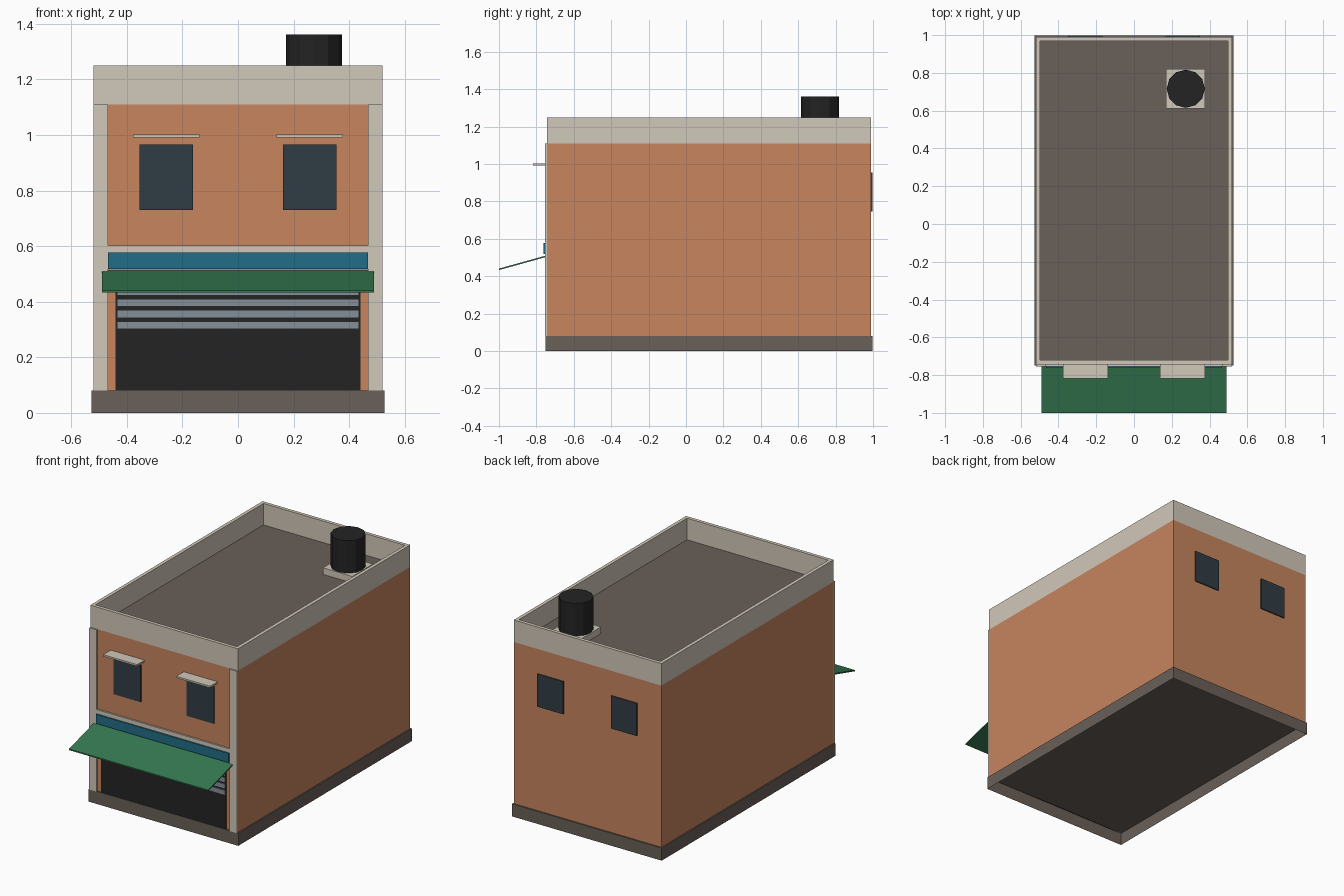
import bpy, bmesh
from mathutils import Matrix, Vector

if "Cube" in bpy.data.objects:
    bpy.data.objects.remove(bpy.data.objects["Cube"], do_unlink=True)


def material(name, *rgb):
    m = bpy.data.materials.new(name)
    m.use_nodes = True
    m.diffuse_color = (*rgb, 1)
    bsdf = next(n for n in m.node_tree.nodes if n.type == "BSDF_PRINCIPLED")
    bsdf.inputs["Base Color"].default_value = (*rgb, 1)
    return m


ORANGE = material("orange_wall", 0.57, 0.235, 0.112)
CREAM = material("cream_trim", 0.64, 0.58, 0.49)
BROWN = material("grey_brown_stone", 0.143, 0.115, 0.098)
BLACK = material("black", 0.017, 0.017, 0.017)
GLASS = material("dark_glass", 0.03, 0.046, 0.059)
TEAL = material("teal_sign", 0.016, 0.152, 0.245)
GREEN = material("green_awning", 0.036, 0.19, 0.084)
STEEL = material("grey_steel", 0.238, 0.28, 0.316)


def finish(name, bm, *mats):
    mesh = bpy.data.meshes.new(name)
    bm.to_mesh(mesh)
    bm.free()
    for m in mats:
        mesh.materials.append(m)
    obj = bpy.data.objects.new(name, mesh)
    bpy.context.collection.objects.link(obj)
    return obj


def box_mesh(x, y, z):
    """Box between (low, high) pairs on each axis."""
    bm = bmesh.new()
    bmesh.ops.create_cube(bm, size=1)
    for v in bm.verts:
        v.co = Vector(r[0] if c < 0 else r[1] for c, r in zip(v.co, (x, y, z)))
    return bm


def box(name, x, y, z, mat):
    return finish(name, box_mesh(x, y, z), mat)


def pair(name, x, y, z, mat):
    """Mirrored pair of boxes on either side of the middle."""
    box("left_" + name, x, y, z, mat)
    box("right_" + name, (-x[1], -x[0]), y, z, mat)


def face_along(bm, z):
    return next(f for f in bm.faces if f.normal.z * z > 0.9)


FRONT, BACK, HALF = -0.743, 0.99, 0.52
EAVES, TOP = 1.11, 1.25

# Plinth, open underneath
bm = box_mesh((-0.527, 0.527), (-0.75, 0.997), (0, 0.08))
bm.normal_update()
bmesh.ops.delete(bm, geom=[face_along(bm, -1)], context="FACES")
finish("plinth", bm, BROWN)

# Main block
box("walls", (-HALF, HALF), (FRONT, BACK), (0.081, EAVES), ORANGE)

# Parapet with the flat roof sunk into it
bm = box_mesh((-HALF, HALF), (FRONT, BACK), (EAVES, TOP))
bm.normal_update()
roof = face_along(bm, 1)
bmesh.ops.inset_region(bm, faces=[roof], thickness=0.031)
sunk = bmesh.ops.extrude_discrete_faces(bm, faces=[roof])["faces"][0]
bmesh.ops.translate(bm, verts=sunk.verts, vec=(0, 0, EAVES + 0.003 - TOP))
sunk.material_index = 1
finish("parapet_and_roof", bm, CREAM, BROWN)

# Front trim
pair("pilaster", (0.468, HALF), (-0.754, FRONT), (0.08, EAVES), CREAM)
box("floor_band", (-0.468, 0.468), (-0.754, FRONT), (0.575, 0.603), CREAM)
box("sign_board", (-0.467, 0.467), (-0.763, FRONT), (0.518, 0.577), TEAL)

# Shop opening with a part-rolled shutter
box("shop_opening", (-0.44, 0.44), (-0.748, FRONT), (0.08, 0.505), BLACK)
for i in range(5):
    z = 0.301 + i * 0.0405
    box(f"shutter_slat_{i + 1}", (-0.436, 0.436), (-0.754, -0.747),
        (z, z + 0.028), STEEL)

# Sloping awning
bm = box_mesh((-0.49, 0.49), (-1, -0.745), (0.433, 0.441))
for v in bm.verts:
    if v.co.y > -0.9:
        v.co.z += 0.071
finish("awning", bm, GREEN)

# Windows and their hoods
pair("front_window", (0.161, 0.354), (-0.749, FRONT), (0.73, 0.966), GLASS)
pair("window_hood", (0.138, 0.377), (-0.818, FRONT), (0.991, 1.002), CREAM)
pair("back_window", (0.168, 0.35), (BACK, 0.997), (0.746, 0.954), GLASS)

# Roof tank on its pad
box("tank_pad", (0.17, 0.377), (0.612, 0.82), (EAVES, 1.155), CREAM)
bm = bmesh.new()
bmesh.ops.create_cone(bm, cap_ends=True, segments=12, radius1=0.101,
                      radius2=0.101, depth=0.21,
                      matrix=Matrix.Translation((0.274, 0.716, 1.257)))
finish("roof_tank", bm, BLACK)
